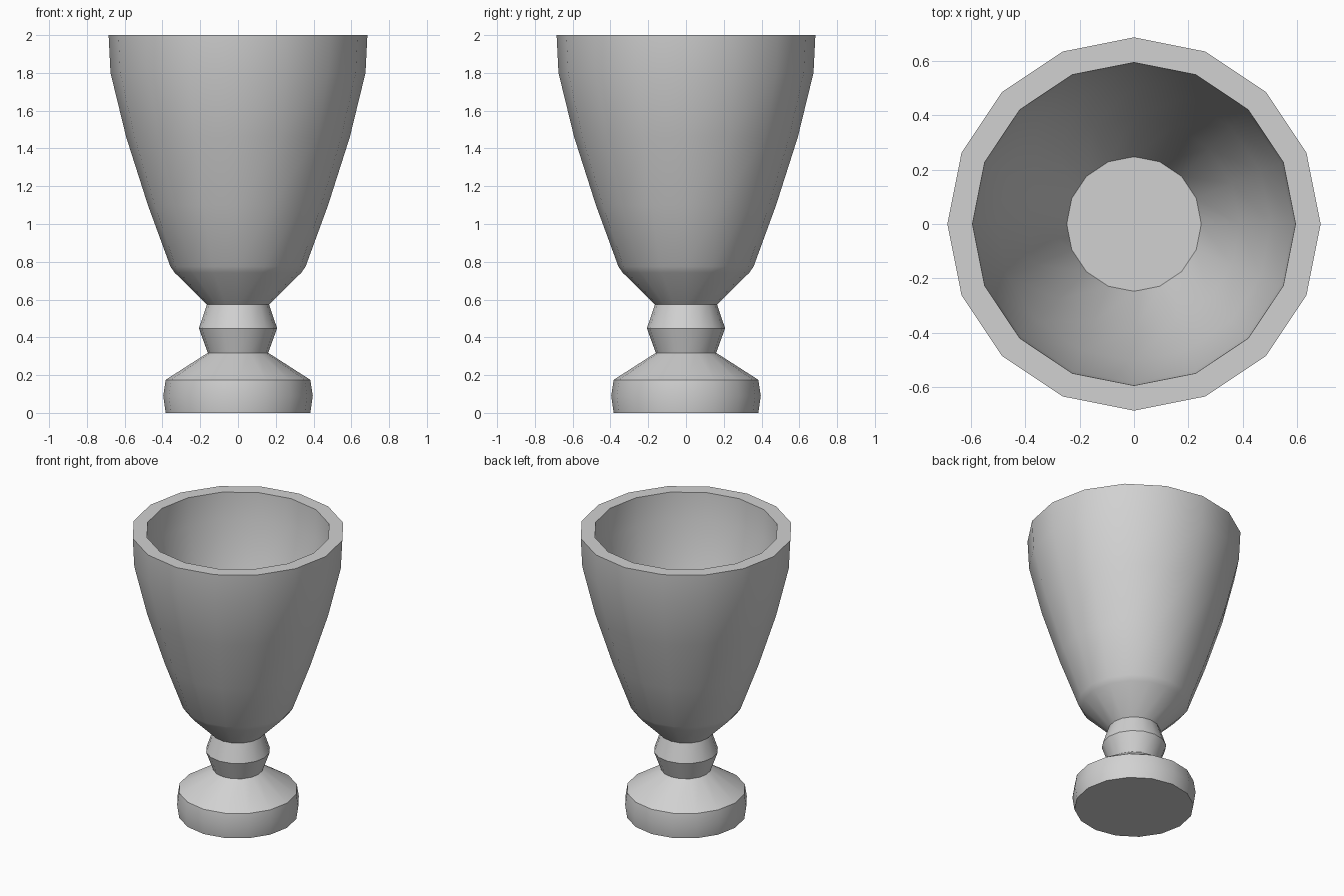
import bpy, bmesh, math

cube = bpy.data.objects.get("Cube")
if cube:
    bpy.data.objects.remove(cube, do_unlink=True)

SIDES = 16

grey = bpy.data.materials.new("plain grey")
grey.use_nodes = True
colour = (0.64, 0.64, 0.64, 1)
grey.diffuse_color = colour
grey.node_tree.nodes["Principled BSDF"].inputs["Base Color"].default_value = colour


def lathe(name, profile):
    """Spin a (radius, height) profile about z, capping both ends."""
    bm = bmesh.new()
    rings = []
    for r, z in profile:
        rings.append([bm.verts.new((r * math.cos(2 * math.pi * i / SIDES),
                                    r * math.sin(2 * math.pi * i / SIDES), z))
                      for i in range(SIDES)])
    for low, high in zip(rings, rings[1:]):
        for i in range(SIDES):
            j = (i + 1) % SIDES
            bm.faces.new((low[i], low[j], high[j], high[i]))
    bm.faces.new(rings[0][::-1])
    bm.faces.new(rings[-1])
    bmesh.ops.recalc_face_normals(bm, faces=bm.faces[:])
    mesh = bpy.data.meshes.new(name)
    bm.to_mesh(mesh)
    bm.free()
    mesh.materials.append(grey)
    obj = bpy.data.objects.new(name, mesh)
    bpy.context.collection.objects.link(obj)
    bpy.ops.object.select_all(action='DESELECT')
    obj.select_set(True)
    bpy.context.view_layer.objects.active = obj
    bpy.ops.object.shade_smooth_by_angle(angle=math.radians(30))
    return obj


# One closed profile: foot, stem knot, outer bowl, rim, inner bowl, floor
foot = [(0.383, 0), (0.396, 0.09), (0.383, 0.175)]
stem = [(0.16, 0.318), (0.207, 0.448), (0.165, 0.573)]
bowl_outside = [(0.335, 0.742), (0.358, 0.775), (0.477, 1.1),
                (0.592, 1.46), (0.675, 1.8), (0.685, 2.0)]
bowl_inside = [(0.593, 2.0), (0.583, 1.81), (0.503, 1.48),
               (0.39, 1.13), (0.247, 0.78)]

lathe("goblet", foot + stem + bowl_outside + bowl_inside)
